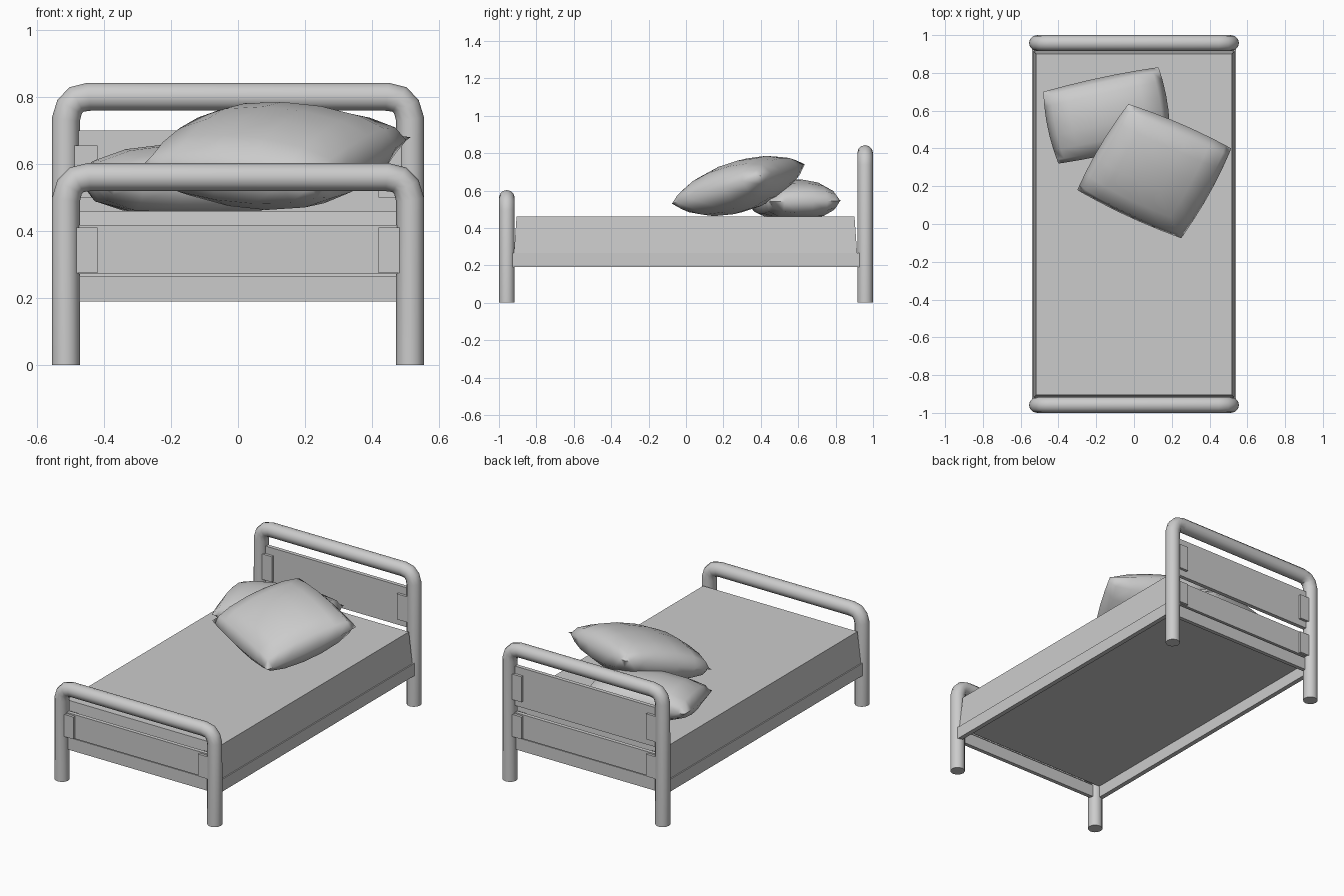
import bpy, bmesh, math
from mathutils import Vector

if "Cube" in bpy.data.objects:
    bpy.data.objects.remove(bpy.data.objects["Cube"])


def smooth_object(ob, angle):
    bpy.ops.object.select_all(action='DESELECT')
    ob.select_set(True)
    bpy.context.view_layer.objects.active = ob
    bpy.ops.object.shade_smooth_by_angle(angle=angle)


def link(name, bm, smooth=None):
    bmesh.ops.recalc_face_normals(bm, faces=bm.faces)
    me = bpy.data.meshes.new(name)
    bm.to_mesh(me)
    bm.free()
    ob = bpy.data.objects.new(name, me)
    bpy.context.collection.objects.link(ob)
    if smooth:
        smooth_object(ob, smooth)
    return ob


def box(name, x, y, z, inset=0):
    # inset pulls the top edges inwards for sloped sides
    bm = bmesh.new()
    bmesh.ops.create_cube(bm, size=1)
    for v in bm.verts:
        sx, sy, top = v.co.x > 0, v.co.y > 0, v.co.z > 0
        k = inset if top else 0
        v.co = (x[sx] + (-k if sx else k), y[sy] + (-k if sy else k), z[top])
    return link(name, bm)


def tube_frame(name, y, top):
    r = 0.042
    half = [(0.514, 0), (0.514, top - 0.11), (0.503, top - 0.072),
            (0.482, top - 0.05), (0.445, top - r)]
    pts = [(-x, z) for x, z in half] + [(x, z) for x, z in reversed(half)]
    cu = bpy.data.curves.new(name, 'CURVE')
    cu.dimensions = '3D'
    cu.bevel_depth = r
    cu.bevel_resolution = 4
    cu.use_fill_caps = True
    sp = cu.splines.new('POLY')
    sp.points.add(len(pts) - 1)
    for p, (x, z) in zip(sp.points, pts):
        p.co = (x, y, z, 1)
    ob = bpy.data.objects.new(name, cu)
    bpy.context.collection.objects.link(ob)
    bpy.ops.object.select_all(action='DESELECT')
    ob.select_set(True)
    bpy.context.view_layer.objects.active = ob
    bpy.ops.object.convert(target='MESH')
    smooth_object(bpy.context.object, 0.7)


def pillow(name, corners, up, down, floor):
    # corners run around the seam; two bulged sheets are welded along it
    a, b, c, d = [Vector(p) for p in corners]
    normal = (c - a).cross(d - b).normalized()
    if normal.z < 0:
        normal.negate()
    steps = [0, 0.06, 0.2, 0.4, 0.6, 0.8, 0.94, 1]
    n = len(steps) - 1
    bm = bmesh.new()
    for h in (up, -down):
        grid = []
        for u in steps:
            row = []
            for v in steps:
                p = (a * (1 - u) + b * u) * (1 - v) + (d * (1 - u) + c * u) * v
                s = 16 * u * (1 - u) * v * (1 - v)
                # sides bow out a little, bulge is full close to the seam
                p += (b - a) * (u - 0.5) * 0.22 * v * (1 - v)
                p += (d - a) * (v - 0.5) * 0.22 * u * (1 - u)
                p += normal * (h * s ** 0.42)
                p.z = max(p.z, floor)
                row.append(bm.verts.new(p))
            grid.append(row)
        for i in range(n):
            for j in range(n):
                bm.faces.new((grid[i][j], grid[i + 1][j],
                              grid[i + 1][j + 1], grid[i][j + 1]))
    bmesh.ops.remove_doubles(bm, verts=bm.verts, dist=0.0005)
    link(name, bm, math.radians(75))


# bent tube frames
tube_frame("head_frame", 0.958, 0.843)
tube_frame("foot_frame", -0.958, 0.603)


# boards between the legs, with mounting blocks at their ends
def board(name, y, z, blocks=None):
    box(name, (-0.48, 0.48), (y - 0.012, y + 0.012), z)
    if blocks:
        for side, s in (("left", -1), ("right", 1)):
            box(f"{name}_{side}_block", sorted((s * 0.42, s * 0.49)),
                (y - 0.028, y + 0.028), blocks)


for end, s in (("head", 1), ("foot", -1)):
    board(f"{end}_rail", s * 0.948, (0.19, 0.265))
    board(f"{end}_lower_panel", s * 0.955, (0.272, 0.418), (0.275, 0.41))
board("head_upper_panel", 0.955, (0.46, 0.70), (0.50, 0.655))

# side rails and mattress
for side, s in (("left", -1), ("right", 1)):
    box(f"{side}_rail", sorted((s * 0.512, s * 0.54)), (-0.93, 0.93), (0.19, 0.265))
box("mattress", (-0.533, 0.533), (-0.92, 0.915), (0.262, 0.46), 0.014)

# pillows
pillow("front_pillow", [(-0.03, 0.635, 0.74), (0.515, 0.40, 0.68),
                        (0.25, -0.075, 0.53), (-0.30, 0.18, 0.585)], 0.125, 0.15, 0.46)
pillow("back_pillow", [(-0.48, 0.70, 0.56), (0.13, 0.83, 0.545),
                       (0.19, 0.45, 0.54), (-0.40, 0.32, 0.54)], 0.115, 0.12, 0.46)
